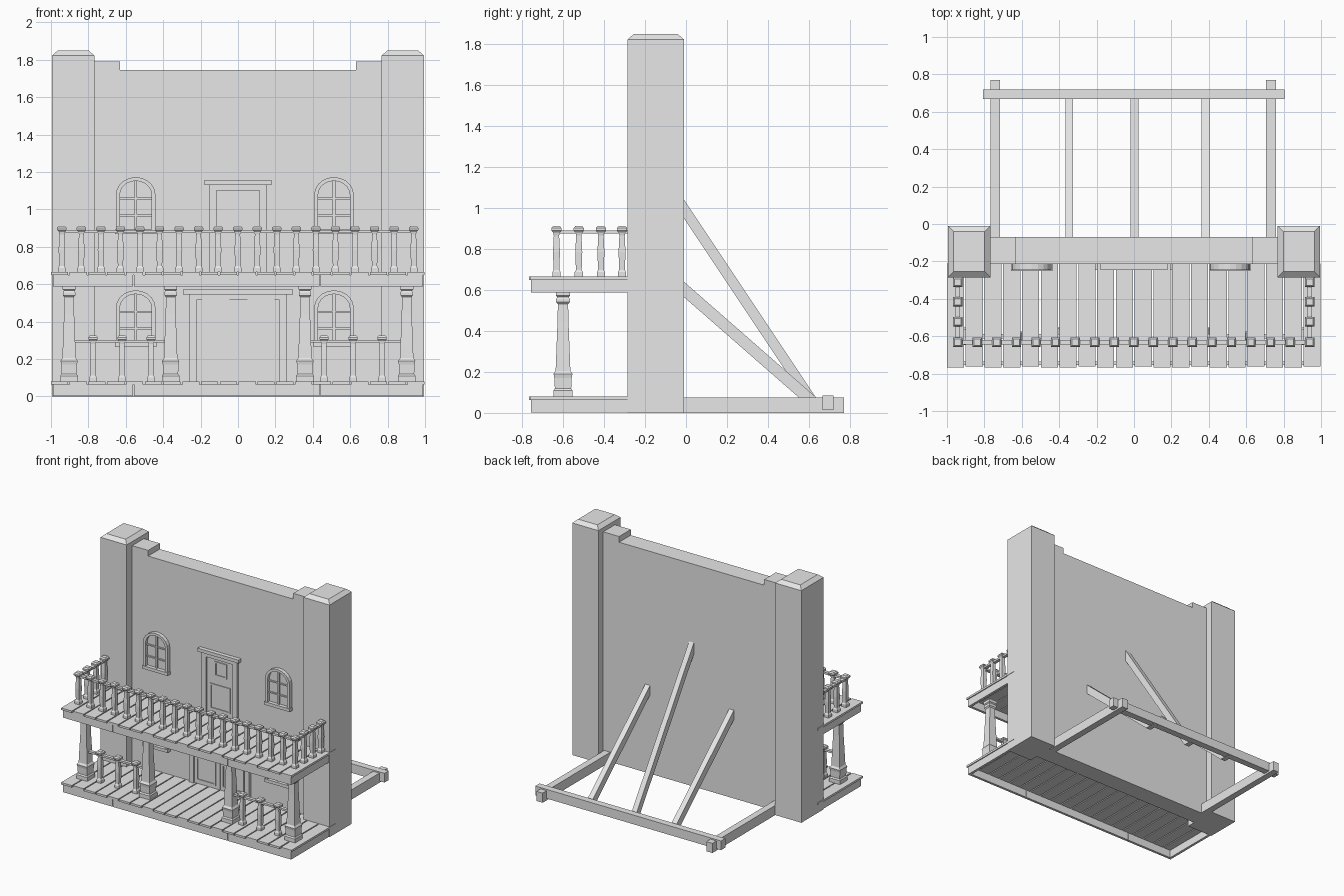
import bpy, bmesh, math
from mathutils import Matrix, Vector

cube = bpy.data.objects.get("Cube")
if cube:
    bpy.data.objects.remove(cube, do_unlink=True)

grey = bpy.data.materials.new("plain grey")
grey.use_nodes = True
grey.diffuse_color = (0.8, 0.8, 0.8, 1)
grey.node_tree.nodes["Principled BSDF"].inputs["Base Color"].default_value = (0.8, 0.8, 0.8, 1)

WALL = -0.215  # front plane of the wall


def finish(name, bm):
    bmesh.ops.recalc_face_normals(bm, faces=bm.faces)
    mesh = bpy.data.meshes.new(name)
    bm.to_mesh(mesh)
    bm.free()
    mesh.materials.append(grey)
    obj = bpy.data.objects.new(name, mesh)
    bpy.context.collection.objects.link(obj)
    return obj


def box(bm, x0, x1, y0, y1, z0, z1):
    size = Matrix.Diagonal((x1 - x0, y1 - y0, z1 - z0, 1))
    mid = Matrix.Translation(((x0 + x1) / 2, (y0 + y1) / 2, (z0 + z1) / 2))
    bmesh.ops.create_cube(bm, size=1, matrix=mid @ size)


def prism(bm, outline, axis, a, b):
    """Extrude a flat outline along x or y between a and b."""
    def place(p, d):
        return (d, p[0], p[1]) if axis == "x" else (p[0], d, p[1])
    near = [bm.verts.new(place(p, a)) for p in outline]
    far = [bm.verts.new(place(p, b)) for p in outline]
    bm.faces.new(near)
    bm.faces.new(far[::-1])
    for i in range(len(near)):
        bm.faces.new((near[i - 1], near[i], far[i], far[i - 1]))


def ring(bm, outer, inner, y0, y1):
    """Flat frame between two matching outlines."""
    loops = [[bm.verts.new((x, y, z)) for x, z in pts]
             for pts, y in ((outer, y1), (outer, y0), (inner, y0), (inner, y1))]
    for k in range(4):
        a, b = loops[k], loops[(k + 1) % 4]
        for i in range(len(a)):
            bm.faces.new((a[i - 1], a[i], b[i], b[i - 1]))


def rect(x0, x1, z0, z1):
    return [(x0, z0), (x1, z0), (x1, z1), (x0, z1)]


def turned(bm, x, y, profile):
    """Square-section post from (height, half width) steps."""
    rows = [[bm.verts.new((x + sx * w, y + sy * w, z))
             for sx, sy in ((-1, -1), (1, -1), (1, 1), (-1, 1))] for z, w in profile]
    bm.faces.new(rows[0])
    bm.faces.new(rows[-1])
    for a, b in zip(rows, rows[1:]):
        for i in range(4):
            bm.faces.new((a[i - 1], a[i], b[i], b[i - 1]))


# Stepped wall
half = [(0.78, 0), (0.78, 1.79), (0.63, 1.79), (0.63, 1.745)]
bm = bmesh.new()
prism(bm, half + [(-x, z) for x, z in reversed(half)], "y", WALL, -0.07)
finish("wall", bm)

# Corner pillars with chamfered tops
for side, sx in (("left", 1), ("right", -1)):
    bm = bmesh.new()
    box(bm, min(sx * 0.768, sx * 0.995), max(sx * 0.768, sx * 0.995), -0.285, -0.01, 0, 1.848)
    top = [e for e in bm.edges if all(v.co.z > 1 for v in e.verts)]
    bmesh.ops.bevel(bm, geom=top, offset=0.03, segments=1, affect='EDGES')
    for v in bm.verts:
        if 1.8 < v.co.z < 1.83:
            v.co.z = 1.822
    finish(side + "_pillar", bm)


# Porch and balcony decks
def deck(name, z):
    bm = bmesh.new()
    for i in range(20):
        x = -1 + i * 0.1003
        box(bm, x, x + 0.092, -0.766 + 0.004 * (i % 3 == 1), -0.21, z - 0.016, z)
    finish(name + "_planks", bm)
    bm = bmesh.new()
    low, high = z - 0.078, z - 0.016
    for x0, x1 in ((-0.99, -0.561), (-0.557, 0.436), (0.44, 0.99)):
        box(bm, x0, x1, -0.755, -0.735, low, high)
    for x0 in (-0.99, 0.97):
        box(bm, x0, x0 + 0.02, -0.735, -0.27, low, high)
    finish(name + "_frame", bm)


deck("porch", 0.08)
deck("balcony", 0.665)

# Porch posts
post = [(0.08, 0.047), (0.11, 0.047), (0.12, 0.04), (0.17, 0.042), (0.19, 0.046),
        (0.205, 0.036), (0.26, 0.034), (0.44, 0.027), (0.53, 0.025), (0.54, 0.033),
        (0.555, 0.033), (0.565, 0.028), (0.572, 0.035), (0.595, 0.035)]
bm = bmesh.new()
for x in (-0.903, -0.36, 0.358, 0.902):
    turned(bm, x, -0.6, post)
finish("porch_posts", bm)


# Balusters with flared feet and small caps
def baluster(bm, x, y, z):
    steps = [(0, 0.02), (0.022, 0.02), (0.032, 0.014), (0.12, 0.017), (0.2, 0.013),
             (0.215, 0.016), (0.225, 0.025), (0.236, 0.025), (0.246, 0.017)]
    turned(bm, x, y, [(z + h, w) for h, w in steps])


bm = bmesh.new()
for i in range(19):
    baluster(bm, -0.942 + i * 0.1045, -0.632, 0.665)
for x in (-0.942, 0.939):
    for y in (-0.523, -0.415, -0.312):
        baluster(bm, x, y, 0.665)
finish("balcony_balusters", bm)

bm = bmesh.new()
box(bm, -0.942, 0.939, -0.645, -0.619, 0.874, 0.89)
for x in (-0.942, 0.939):
    box(bm, x - 0.013, x + 0.013, -0.63, -0.28, 0.874, 0.89)
finish("balcony_rails", bm)

bm = bmesh.new()
for x in (-0.775, -0.62, -0.465, 0.46, 0.615, 0.77):
    baluster(bm, x, -0.6, 0.08)
finish("porch_balusters", bm)
bm = bmesh.new()
for x0 in (-0.88, 0.38):
    box(bm, x0, x0 + 0.5, -0.613, -0.587, 0.287, 0.302)
finish("porch_rails", bm)


# Arched windows
def arch(cx, w, z0, spring, top):
    pts = [(cx - w, z0), (cx + w, z0)]
    for i in range(11):
        a = math.pi * i / 10
        pts.append((cx + w * math.cos(a), spring + (top - spring) * math.sin(a)))
    return pts


def window(name, cx, z):
    bm = bmesh.new()
    ring(bm, arch(cx, 0.106, z, z + 0.2, z + 0.295),
         arch(cx, 0.085, z + 0.015, z + 0.2, z + 0.275), -0.245, WALL + 0.01)
    box(bm, cx - 0.11, cx + 0.11, -0.25, WALL, z - 0.008, z + 0.016)
    finish(name + "_frame", bm)
    bm = bmesh.new()
    prism(bm, arch(cx, 0.087, z + 0.01, z + 0.2, z + 0.277), "y", WALL - 0.006, WALL + 0.01)
    finish(name + "_pane", bm)
    bm = bmesh.new()
    box(bm, cx - 0.007, cx + 0.007, -0.232, WALL, z + 0.01, z + 0.274)
    for h in (0.09, 0.18):
        box(bm, cx - 0.085, cx + 0.085, -0.23, WALL, z + h - 0.005, z + h + 0.005)
    finish(name + "_bars", bm)


for level, z in (("lower", 0.272), ("upper", 0.877)):
    window(level + "_left_window", 0.513, z)
    window(level + "_right_window", -0.547, z)


# Doors: casing, lintel, leaf and framed panels
def doorway(name, w, z0, z1, lintel, leaves):
    bm = bmesh.new()
    for s in (-1, 1):
        x = s * (w - 0.02)
        box(bm, x - 0.02, x + 0.02, -0.235, WALL, z0, z1)
    box(bm, -w, w, -0.235, WALL, z1 - 0.03, z1)
    box(bm, -lintel, lintel, -0.247, WALL, z1, z1 + 0.026)
    finish(name + "_casing", bm)
    bm = bmesh.new()
    for x0, x1, panels in leaves:
        box(bm, x0, x1, -0.222, WALL, z0, z1 - 0.03)
        for px0, px1, pz0, pz1 in panels:
            t = 0.012
            ring(bm, rect(px0, px1, pz0, pz1),
                 rect(px0 + t, px1 - t, pz0 + t, pz1 - t), -0.229, -0.22)
    finish(name + "_leaves", bm)


doorway("upper_door", 0.155, 0.665, 1.13, 0.178,
        [(-0.115, 0.12, [(-0.045, 0.06, 0.965, 1.08), (-0.085, 0.09, 0.7, 0.9)])])
doorway("lower_door", 0.262, 0.08, 0.545, 0.293,
        [(-0.222, -0.002, [(-0.192, -0.045, 0.36, 0.515), (-0.205, -0.035, 0.105, 0.29)]),
         (0.002, 0.225, [(0.05, 0.195, 0.36, 0.515), (0.02, 0.208, 0.105, 0.29)])])

# Rear ground frame
bm = bmesh.new()
box(bm, -0.768, -0.716, -0.08, 0.77, 0, 0.076)
box(bm, 0.706, 0.76, -0.08, 0.77, 0, 0.076)
finish("ground_side_beams", bm)
bm = bmesh.new()
box(bm, -0.808, 0.805, 0.667, 0.72, 0.014, 0.086)
finish("ground_cross_beam", bm)


# Sloping braces behind the wall
def brace(name, cx, top, bottom, drop):
    end_y, end_z = 0.675, 0.012
    slope = (top - 0.08) / (0.63 + 0.01)
    line = lambda y: top - slope * (y + 0.01)
    low_y = 0.63 + (0.08 - end_z) / slope
    pts = [(-0.08, line(-0.08)), (low_y, end_z), (low_y - drop, end_z),
           (-0.08, line(-0.08) - (top - bottom))]
    bm = bmesh.new()
    prism(bm, pts, "x", cx - 0.021, cx + 0.021)
    finish(name, bm)


brace("centre_brace", 0.002, 1.04, 0.95, 0.06)
brace("right_brace", -0.346, 0.64, 0.565, 0.085)
brace("left_brace", 0.382, 0.64, 0.565, 0.085)
